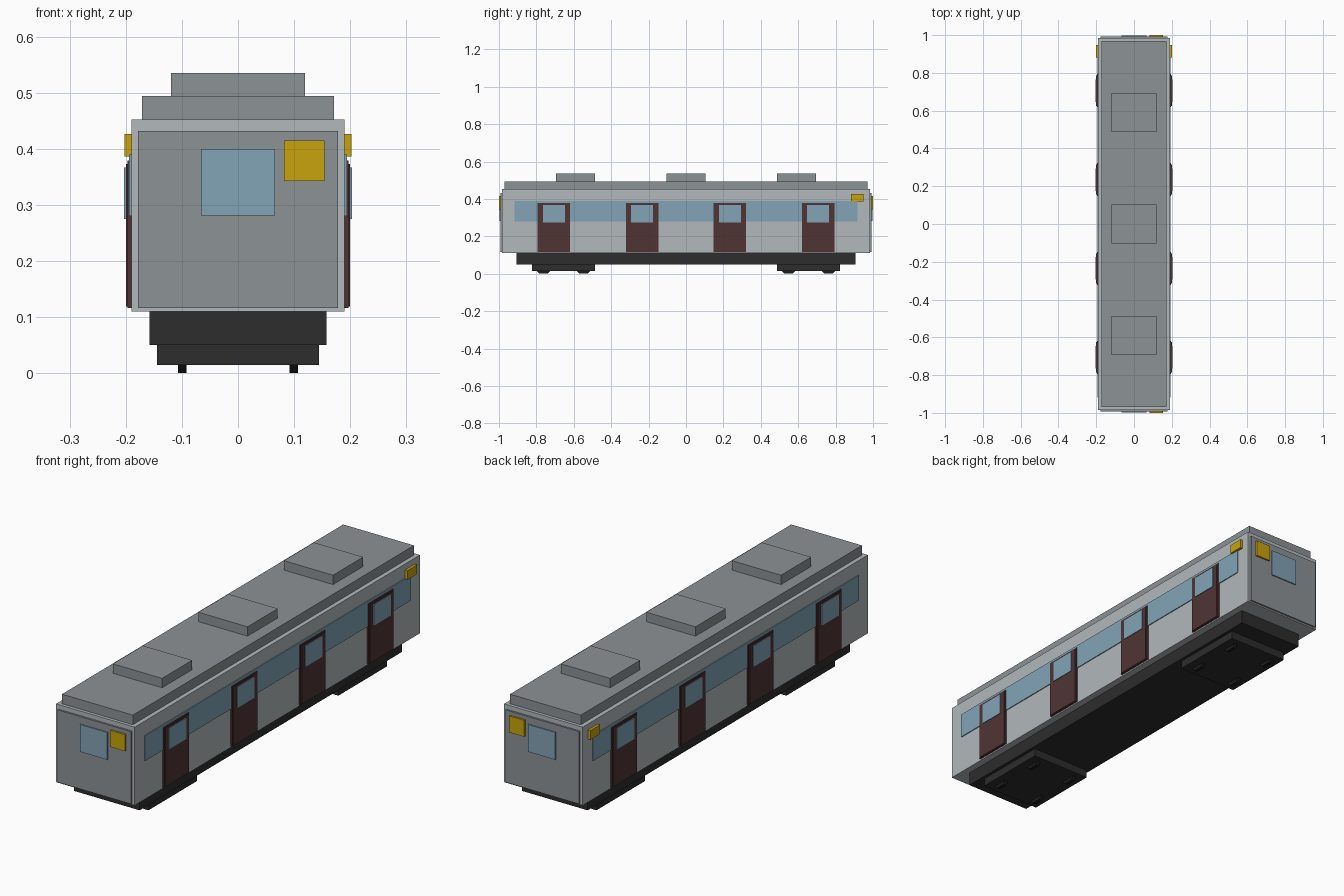
import bpy
import math

if "Cube" in bpy.data.objects:
    bpy.data.objects.remove(bpy.data.objects["Cube"], do_unlink=True)


def material(name, rgb):
    m = bpy.data.materials.new(name)
    m.use_nodes = True
    m.diffuse_color = (*rgb, 1)
    m.node_tree.nodes["Principled BSDF"].inputs["Base Color"].default_value = (*rgb, 1)
    return m


SILVER = material("silver body", (0.445, 0.479, 0.497))
GREY = material("roof grey", (0.262, 0.287, 0.30))
GLASS = material("blue glass", (0.223, 0.371, 0.462))
YELLOW = material("sign yellow", (0.578, 0.371, 0.004))
MAROON = material("door maroon", (0.08, 0.034, 0.034))
DARK = material("underframe dark", (0.026, 0.026, 0.026))
BLACK = material("wheel black", (0.012, 0.012, 0.012))


def box(name, x, y, z, mat):
    """Box spanning the given (low, high) pair on each axis."""
    spans = (x, y, z)
    bpy.ops.mesh.primitive_cube_add(size=1, location=[sum(s) / 2 for s in spans])
    ob = bpy.context.object
    ob.name = name
    ob.scale = [abs(s[1] - s[0]) for s in spans]
    bpy.ops.object.transform_apply(location=False, rotation=False, scale=True)
    ob.data.materials.append(mat)
    return ob


def around(centre, half):
    return (centre - half, centre + half)


# Body shell, roof and underframe
box("body", around(0, 0.19), around(0, 0.984), (0.11, 0.452), SILVER)
box("roof", around(0, 0.171), around(0, 0.97), (0.452, 0.494), GREY)
box("underframe", around(0, 0.158), around(0, 0.905), (0.05, 0.11), DARK)

# Roof air units
for y in (-0.59, 0, 0.59):
    box("roof_unit", around(0, 0.119), around(y, 0.104), (0.494, 0.535), GREY)

# End panels with cab window and destination sign
for end, s in (("front", -1), ("back", 1)):
    box(end + "_panel", around(0, 0.178), (s * 0.984, s * 0.992), (0.116, 0.432), GREY)
    box(end + "_window", around(0, 0.066), (s * 0.992, s * 0.997), (0.281, 0.4), GLASS)
    box(end + "_sign", (0.082, 0.154), (s * 0.992, s), (0.343, 0.415), YELLOW)

# Sides: window band, doors and side sign
for side, s in (("left", 1), ("right", -1)):
    box(side + "_window_band", (s * 0.19, s * 0.194), around(0, 0.918), (0.28, 0.39), GLASS)
    box(side + "_sign", (s * 0.19, s * 0.202), around(0.915, 0.033), (0.386, 0.426), YELLOW)
    for y in (-0.706, -0.235, 0.235, 0.706):
        box(side + "_door_frame", (s * 0.19, s * 0.197), around(y, 0.087), (0.116, 0.379), MAROON)
        box(side + "_door", (s * 0.197, s * 0.2), around(y, 0.08), (0.119, 0.373), MAROON)
        box(side + "_door_window", (s * 0.2, s * 0.203), around(y, 0.059), (0.275, 0.367), GLASS)

# Bogies with low-poly wheels
for by in (-0.655, 0.655):
    box("bogie", around(0, 0.144), around(by, 0.168), (0.015, 0.05), DARK)
    for wy in (by - 0.107, by + 0.107):
        for wx in (-0.099, 0.099):
            bpy.ops.mesh.primitive_cylinder_add(vertices=8, radius=0.0541, depth=0.015)
            wheel = bpy.context.object
            wheel.name = "wheel"
            # spin half a facet so that the wheel rests on a flat
            wheel.rotation_euler = (0, math.pi / 2, 0)
            wheel.data.materials.append(BLACK)
            for v in wheel.data.vertices:
                a = math.pi / 8
                px, py = v.co.x, v.co.y
                v.co.x = px * math.cos(a) - py * math.sin(a)
                v.co.y = px * math.sin(a) + py * math.cos(a)
            wheel.location = (wx, wy, 0.05)
